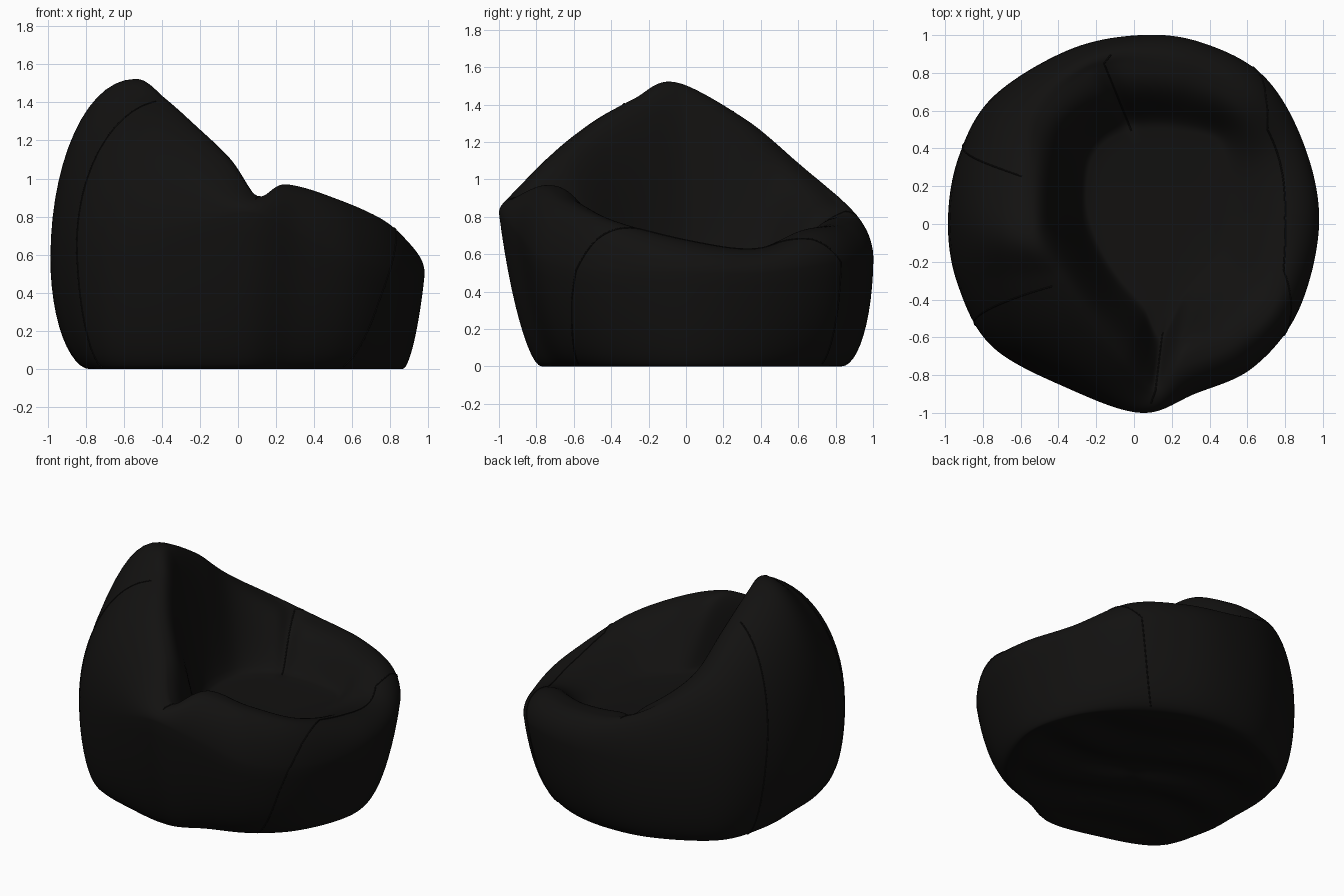
import bpy, bmesh, math
from mathutils import Vector

if "Cube" in bpy.data.objects:
    bpy.data.objects.remove(bpy.data.objects["Cube"])

# Stations around the bag: belly x,y,z | rim x,y,z | seat edge x,y | base scale
STATIONS = [
    (.98, 0, .5, .81, .03, .67, .45, .05, .88),
    (.9, .42, .5, .76, .38, .63, .47, .25, .86),
    (.69, .78, .55, .59, .65, .73, .44, .44, .80),
    (.36, .96, .57, .3, .82, .76, .22, .5, .81),
    (.03, 1, .57, -.1, .86, .81, .02, .5, .83),
    (-.35, .92, .55, -.34, .76, .93, -.13, .45, .86),
    (-.75, .67, .5, -.52, .58, 1.10, -.22, .35, .88),
    (-.93, .35, .54, -.56, .32, 1.32, -.25, .2, .83),
    (-.985, 0, .58, -.55, -.06, 1.52, -.24, .05, .78),
    (-.93, -.33, .58, -.42, -.28, 1.43, -.18, -.12, .82),
    (-.75, -.65, .58, -.27, -.5, 1.3, -.08, -.28, .87),
    (-.35, -.87, .7, -.06, -.72, 1.11, .05, -.43, .82),
    (.04, -1.0, .82, .1, -.88, .91, .14, -.58, .77),
    (.32, -.9, .7, .25, -.74, .97, .27, -.36, .75),
    (.63, -.76, .55, .52, -.63, .89, .36, -.22, .76),
    (.87, -.46, .5, .75, -.40, .78, .42, -.1, .82),
]
N = len(STATIONS)
SEAT = Vector((.25, .03, .53))


def station(v):
    """Smooth periodic interpolation between stations."""
    i, t = int(math.floor(v)), v - math.floor(v)
    a, b, c, d = (STATIONS[(i + k) % N] for k in (-1, 0, 1, 2))
    return [.5 * (2 * q + (r - p) * t + (2 * p - 5 * q + 4 * r - s) * t * t
                  + (3 * q - p - 3 * r + s) * t ** 3) for p, q, r, s in zip(a, b, c, d)]


def skin(v, u):
    """u: 0-1 underside, 1-2 lower wall, 2-3 upper wall, 3-4 inner wall, 4-5 seat."""
    bx, by, bz, rx, ry, rz, fx, fy, k = station(v)
    rim, foot = Vector((rx, ry, rz)), Vector((fx, fy, .545))
    if u < 1:                                   # underside with soft wrinkles
        p = Vector((bx * k * u, by * k * u, 0))
        p.z = .02 * (1 - u ** 4) * (1 + math.sin(15 * p.y + 2 * p.x + 1.5 * math.sin(4 * p.x)))
        return p
    if u < 2:
        d = math.sin((2 - u) * math.pi / 2)     # depth below the belly
        m = .45 * max(0, bx, -by - max(0, -bx))  # straighter wall at front and left arm
        w = m * d + (1 - m) * (1 - math.sqrt(max(0, 1 - d * d)))
        s = 1 - (1 - k) * w
        return Vector((bx * s, by * s, bz * (1 - d)))
    if u < 3:
        t = (u - 2) * math.pi / 2
        c, s = math.cos(t), math.sin(t)
        return Vector((rx + (bx - rx) * c, ry + (by - ry) * c, bz + (rz - bz) * s))
    if u < 4:
        t = u - 3
        p = rim.lerp(foot, t)
        # plumper bolster at the back wings and right arm
        e = 1.15 - .2 * bx + .4 * max(0, by, -by - 1.5 * max(0, bx))
        p.z = foot.z + (rz - foot.z) * (.5 + .5 * math.cos(math.pi * t ** e))
        # pinched folds where the back meets both arms
        for fold in (12.1, 4.2):
            p.z -= .05 * math.exp(-((v - fold) / .22) ** 2) * math.sin(math.pi * t)
        return p
    t = u - 4
    p = foot.lerp(SEAT, t)
    p.z = SEAT.z + (foot.z - SEAT.z) * (1 - t) ** 2
    return p


leather = bpy.data.materials.new("black_leather")
leather.diffuse_color = (.006, .0056, .0052, 1)
leather.use_nodes = True
leather.node_tree.nodes["Principled BSDF"].inputs["Base Color"].default_value = leather.diffuse_color

# Bean bag body
COLS = 192
rows = [i / 10 for i in range(1, 10)]
rows += [1 + i / 12 for i in range(12)] + [2 + i / 14 for i in range(14)]
rows += [3 + i / 18 for i in range(18)] + [4 + i / 7 for i in range(7)]
bm = bmesh.new()
rings = [[bm.verts.new(skin(c * N / COLS, u)) for c in range(COLS)] for u in rows]
for lo, hi in zip(rings, rings[1:]):
    for c in range(COLS):
        d = (c + 1) % COLS
        bm.faces.new((lo[c], lo[d], hi[d], hi[c]))
bottom, top = bm.verts.new(skin(0, 0)), bm.verts.new(SEAT)
for c in range(COLS):
    d = (c + 1) % COLS
    bm.faces.new((bottom, rings[0][d], rings[0][c]))
    bm.faces.new((top, rings[-1][c], rings[-1][d]))
bmesh.ops.recalc_face_normals(bm, faces=bm.faces)
for f in bm.faces:
    f.smooth = True
mesh = bpy.data.meshes.new("bean_bag_body")
bm.to_mesh(mesh)
bm.free()
mesh.materials.append(leather)
bpy.context.collection.objects.link(bpy.data.objects.new("bean_bag_body", mesh))


# Sewn seams: thin cords following the skin between (station, u) points
def seam(name, path):
    pts = []
    for (v0, u0), (v1, u1) in zip(path, path[1:]):
        pts += [skin(v0 + (v1 - v0) * i / 24, u0 + (u1 - u0) * i / 24) for i in range(24)]
    pts.append(skin(*path[-1]))
    cu = bpy.data.curves.new(name, 'CURVE')
    cu.dimensions = '3D'
    cu.bevel_depth = .004
    cu.bevel_resolution = 1
    sp = cu.splines.new('POLY')
    sp.points.add(len(pts) - 1)
    for q, p in zip(sp.points, pts):
        q.co = (*p, 1)
    cu.materials.append(leather)
    bpy.context.collection.objects.link(bpy.data.objects.new(name, cu))


seam("front_left_seam", [(14.2, 1.15), (14.5, 1.8), (14.9, 2.4), (15.4, 3)])
seam("front_right_seam", [(2.4, 1.15), (2.2, 2), (1.8, 2.6), (1.4, 3)])
seam("front_lip_seam", [(15.4, 3), (16, 3.03), (17.4, 3)])
seam("back_left_seam", [(9.8, 1.1), (9.6, 2), (9.2, 2.95)])
seam("back_right_seam", [(6.6, 1.1), (6.8, 2), (7.2, 2.95)])
seam("left_arm_seam", [(12.1, 2.6), (12.1, 3), (12.1, 4)])
seam("right_arm_seam", [(4.2, 2.8), (4.2, 3), (4.2, 4)])
